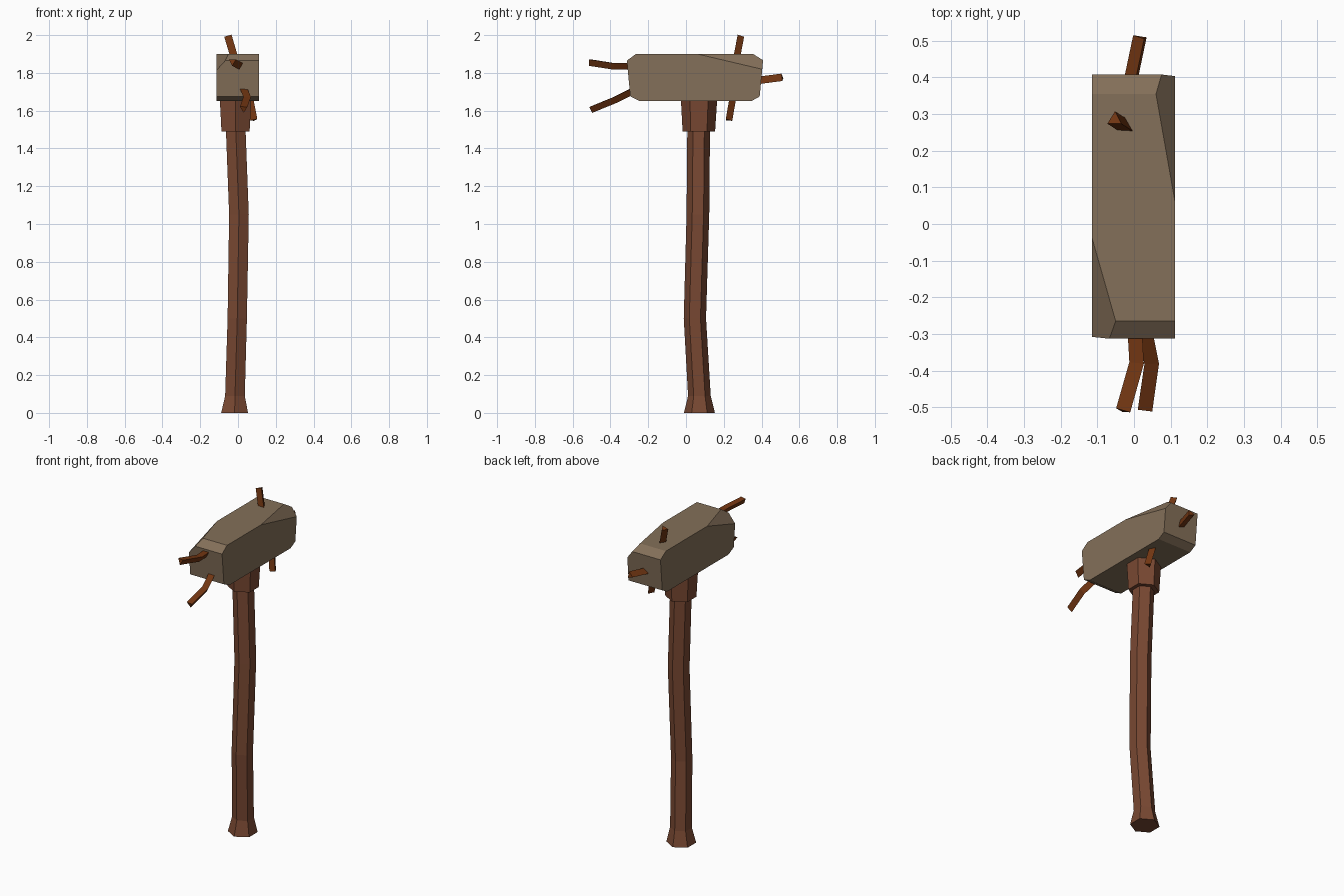
import bpy, bmesh, math
from mathutils import Vector

if "Cube" in bpy.data.objects:
    bpy.data.objects.remove(bpy.data.objects["Cube"])


def material(name, rgb):
    m = bpy.data.materials.new(name)
    m.diffuse_color = (*rgb, 1)
    m.use_nodes = True
    m.node_tree.nodes["Principled BSDF"].inputs["Base Color"].default_value = m.diffuse_color
    return m


STONE = material("stone", (0.23, 0.16, 0.10))
WOOD = material("wood", (0.19, 0.065, 0.032))
ROOT = material("root", (0.17, 0.037, 0.006))


def finish(bm, name, mat):
    bmesh.ops.recalc_face_normals(bm, faces=bm.faces)
    mesh = bpy.data.meshes.new(name)
    bm.to_mesh(mesh)
    bm.free()
    mesh.materials.append(mat)
    ob = bpy.data.objects.new(name, mesh)
    bpy.context.collection.objects.link(ob)
    return ob


def loft(name, rings, mat):
    """Skin a list of equal-length point rings and cap both ends."""
    bm = bmesh.new()
    loops = [[bm.verts.new(p) for p in ring] for ring in rings]
    n = len(loops[0])
    for a, b in zip(loops, loops[1:]):
        for i in range(n):
            j = (i + 1) % n
            bm.faces.new((a[i], a[j], b[j], b[i]))
    bm.faces.new(loops[0])
    bm.faces.new(loops[-1])
    return finish(bm, name, mat)


def hex_ring(x, y, z, r):
    """Horizontal hexagon with its points along y."""
    return [(x + r * math.sin(k * math.pi / 3), y + r * math.cos(k * math.pi / 3), z)
            for k in range(6)]


def root(name, path, up, r=0.023):
    """Three-sided twig swept along a path, one ridge facing 'up'."""
    pts = [Vector(p) for p in path]
    rings = []
    for i, p in enumerate(pts):
        t = (pts[min(i + 1, len(pts) - 1)] - pts[max(i - 1, 0)]).normalized()
        side = t.cross(Vector(up)).normalized()
        ridge = side.cross(t)
        rings.append([p + r * (math.cos(a) * ridge + math.sin(a) * side)
                      for a in (0, 2 * math.pi / 3, 4 * math.pi / 3)])
    return loft(name, rings, ROOT)


# Bent six-sided handle with flared foot
loft("handle", [hex_ring(*p) for p in [
    (-0.018, 0.071, 0.0, 0.082), (-0.016, 0.071, 0.09, 0.060),
    (-0.004, 0.047, 0.50, 0.059), (0.005, 0.063, 1.05, 0.060),
    (-0.012, 0.067, 1.50, 0.060)]], WOOD)

# Collar under the head
loft("collar", [hex_ring(-0.013, 0.068, 1.49, 0.086),
                hex_ring(-0.013, 0.069, 1.66, 0.096)], WOOD)

# Stone head: side profile extruded across x, then two corners chipped off
profile = [(-0.265, 1.90), (0.355, 1.90), (0.408, 1.867), (0.39, 1.675),
           (0.345, 1.65), (-0.245, 1.65), (-0.295, 1.675), (-0.313, 1.865)]
head = loft("stone_head", [[(x, y, z) for y, z in profile] for x in (-0.114, 0.112)], STONE)
chips = [((0.112, 0.06, 1.90), (0.06, 0.355, 1.90), (0.112, 0.40, 1.82)),
         ((-0.114, -0.04, 1.90), (-0.05, -0.265, 1.90), (-0.114, -0.31, 1.813))]
bm = bmesh.new()
bm.from_mesh(head.data)
for tri in chips:
    a, b, c = map(Vector, tri)
    n = (b - a).cross(c - a).normalized()
    if n.z < 0:
        n = -n
    bmesh.ops.bisect_plane(bm, geom=bm.verts[:] + bm.edges[:] + bm.faces[:], dist=1e-5,
                           plane_co=a, plane_no=n, clear_outer=True)
    bmesh.ops.holes_fill(bm, edges=[e for e in bm.edges if e.is_boundary], sides=0)
bmesh.ops.recalc_face_normals(bm, faces=bm.faces)
bm.to_mesh(head.data)
bm.free()

# Twigs poking out of the stone
root("upright_root", [(-0.053, 0.285, 1.995), (-0.022, 0.265, 1.89),
                      (0.06, 0.243, 1.67), (0.083, 0.222, 1.55)], (0, 1, 0))
root("upper_front_root", [(-0.03, -0.51, 1.86), (0.007, -0.38, 1.84),
                          (0.0, -0.25, 1.84)], (0, 0, -1))
root("lower_front_root", [(0.03, -0.505, 1.61), (0.048, -0.377, 1.662),
                          (0.02, -0.24, 1.73)], (1, 0, 0.6))
root("back_root", [(-0.02, 0.32, 1.75), (0.02, 0.51, 1.775)], (0.4, 0, 1))
